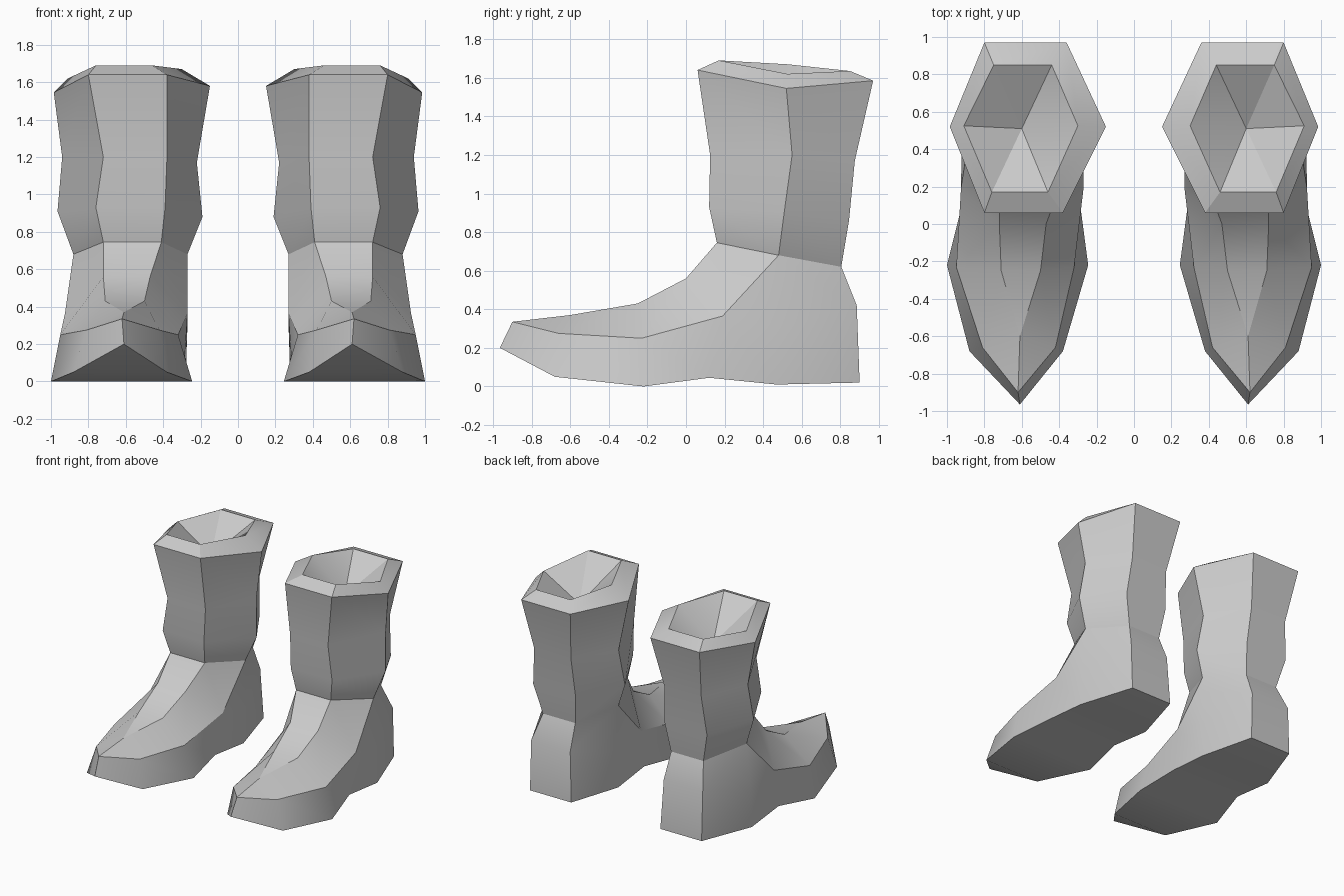
import bpy
import bmesh
import math

cube = bpy.data.objects.get("Cube")
if cube:
    bpy.data.objects.remove(cube, do_unlink=True)

leather = bpy.data.materials.new("grey_leather")
grey = (0.6, 0.6, 0.6, 1.0)
leather.diffuse_color = grey
leather.use_nodes = True
leather.node_tree.nodes["Principled BSDF"].inputs["Base Color"].default_value = grey


def build_boot(name, side):
    bm = bmesh.new()

    def pair(outer_x, inner_x, y, z, inner_lift=0):
        """A matching outer and inner corner of the boot."""
        return (bm.verts.new((side * outer_x, y, z)),
                bm.verts.new((side * inner_x, y, z + inner_lift)))

    def point(x, y, z):
        """A single corner on the centre line, shared by both halves."""
        corner = bm.verts.new((side * x, y, z))
        return corner, corner

    def sides(*corners):
        """The same face on the outer and the inner half."""
        for half in range(2):
            bm.faces.new([corner[half] for corner in corners])

    def bridge(first, second):
        """A face across the boot, from outer to inner corners."""
        loop = [first[0], first[1], second[1], second[0]]
        return bm.faces.new(list(dict.fromkeys(loop)))

    # Shaft rings from the lip down to the ankle: front, middle and back pairs
    rings = [
        (pair(.76, .46, .17, 1.69), pair(.91, .30, .525, 1.62, .05), pair(.75, .44, .85, 1.635)),
        (pair(.80, .38, .06, 1.64), pair(.985, .15, .52, 1.545, .035), pair(.80, .36, .97, 1.585)),
        (pair(.72, .38, .125, 1.2), pair(.94, .22, .55, 1.2, -.03), pair(.75, .42, .875, 1.17)),
        (pair(.76, .39, .12, .93), pair(.965, .19, .51, .91, -.03), pair(.78, .40, .845, .86)),
        (pair(.72, .41, .16, .745), pair(.88, .27, .48, .68), pair(.72, .43, .805, .62)),
    ]
    for upper, lower in zip(rings, rings[1:]):
        sides(upper[0], upper[1], lower[1], lower[0])
        sides(upper[1], upper[2], lower[2], lower[1])
        bridge(upper[0], lower[0])
        bridge(upper[2], lower[2])

    # Hollow opening inside the lip
    bowl = point(.6, .51, 1.43)
    lip_front, lip_middle, lip_back = rings[0]
    sides(lip_front, lip_middle, bowl)
    sides(lip_middle, lip_back, bowl)
    bridge(lip_front, bowl)
    bridge(lip_back, bowl)

    # Foot corners: heel, side ridge, instep and sole
    ankle_front, ankle_middle, ankle_back = rings[-1]
    heel_back = pair(.77, .42, .885, .42)
    heel_side = pair(.92, .27, .48, .30)
    ridge = [pair(.925, .27, .19, .365), pair(.95, .32, -.23, .25),
             pair(.81, .42, -.66, .275), point(.62, -.90, .335)]
    instep = [ankle_front, pair(.72, .47, 0, .56), pair(.71, .50, -.25, .43),
              point(.61, -.6, .37)]
    sole = [pair(.77, .40, .90, .02), pair(.92, .28, .47, .01), pair(.915, .29, .12, .045),
            pair(1, .245, -.22, 0), pair(.88, .38, -.68, .05), point(.61, -.965, .20)]

    # Heel
    sides(ankle_middle, ankle_back, heel_back, heel_side)
    sides(ankle_middle, heel_side, ridge[0])
    sides(heel_side, heel_back, sole[0], sole[1])
    sides(ridge[0], heel_side, sole[1], sole[2])
    bridge(ankle_back, heel_back)
    bridge(heel_back, sole[0])

    # Side walls and upturned toe
    for i in range(3):
        sides(ridge[i + 1], ridge[i], sole[i + 2], sole[i + 3])

    # Instep and toe top
    sides(ankle_front, ankle_middle, ridge[0], instep[1])
    for i in range(2):
        sides(instep[i + 1], ridge[i], ridge[i + 1], instep[i + 2])
    sides(instep[3], ridge[2], ridge[3])
    for above, below in zip(instep, instep[1:]):
        bridge(above, below)

    # Sole
    for behind, ahead in zip(sole, sole[1:]):
        bridge(behind, ahead)

    bmesh.ops.recalc_face_normals(bm, faces=bm.faces)
    mesh = bpy.data.meshes.new(name)
    bm.to_mesh(mesh)
    bm.free()
    mesh.materials.append(leather)
    boot = bpy.data.objects.new(name, mesh)
    bpy.context.collection.objects.link(boot)

    # Soft shading on gentle bends, crisp creases elsewhere
    bpy.ops.object.select_all(action="DESELECT")
    boot.select_set(True)
    bpy.context.view_layer.objects.active = boot
    bpy.ops.object.shade_smooth_by_angle(angle=math.radians(30))


build_boot("left_boot", 1)
build_boot("right_boot", -1)
